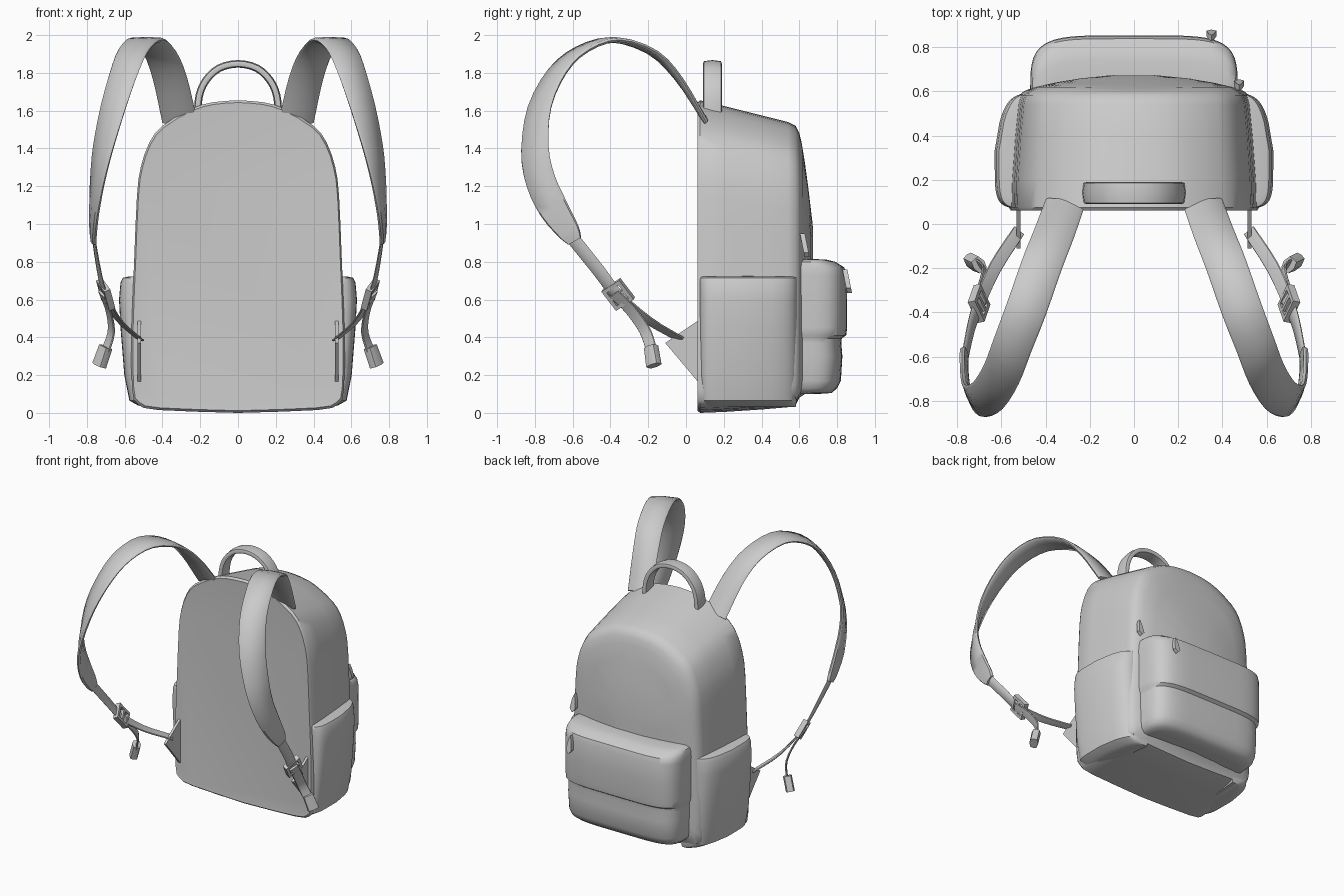
import bpy, bmesh, math
from mathutils import Vector, Matrix

if "Cube" in bpy.data.objects:
    bpy.data.objects.remove(bpy.data.objects["Cube"])

fabric = bpy.data.materials.new("grey_fabric")
fabric.use_nodes = True
grey = (0.6, 0.6, 0.6, 1)
fabric.diffuse_color = grey
fabric.node_tree.nodes["Principled BSDF"].inputs["Base Color"].default_value = grey


def finish(name, bm, angle=40):
    bmesh.ops.recalc_face_normals(bm, faces=bm.faces)
    mesh = bpy.data.meshes.new(name)
    bm.to_mesh(mesh)
    bm.free()
    mesh.materials.append(fabric)
    obj = bpy.data.objects.new(name, mesh)
    bpy.context.collection.objects.link(obj)
    bpy.ops.object.select_all(action='DESELECT')
    obj.select_set(True)
    bpy.context.view_layer.objects.active = obj
    bpy.ops.object.shade_smooth_by_angle(angle=math.radians(angle))
    return obj


def loft(name, rings, angle=40):
    """Skin a list of closed rings and cap both ends."""
    bm = bmesh.new()
    rows = [[bm.verts.new(p) for p in ring] for ring in rings]
    n = len(rows[0])
    for a, b in zip(rows, rows[1:]):
        for i in range(n):
            j = (i + 1) % n
            bm.faces.new((a[i], a[j], b[j], b[i]))
    bm.faces.new(rows[0])
    bm.faces.new(rows[-1])
    return finish(name, bm, angle)


def smooth_path(points, steps=3):
    """Catmull-Rom resampling of points of any dimension."""
    pts = [Vector(p) for p in points]
    pts = [2 * pts[0] - pts[1]] + pts + [2 * pts[-1] - pts[-2]]
    out = []
    for a, b, c, d in zip(pts, pts[1:], pts[2:], pts[3:]):
        for k in range(steps):
            t = k / steps
            out.append(0.5 * (2 * b + (c - a) * t + (2 * a - 5 * b + 4 * c - d) * t * t
                              + (3 * b - a - 3 * c + d) * t ** 3))
    return out + [pts[-2]]


def ribbon(name, points, thick, side=1, steps=3):
    """Band along rows of x, y, z, width angle, half width."""
    rows = smooth_path(points, steps)
    section = [(-1, 0), (-.9, .7), (0, 1), (.9, .7), (1, 0), (.9, -.7), (0, -1), (-.9, -.7)]
    rings = []
    for i, row in enumerate(rows):
        x, y, z, ang, hw = row
        tan = Vector((rows[min(i + 1, len(rows) - 1)] - rows[max(i - 1, 0)])[:3]).normalized()
        wide = Vector((math.cos(math.radians(ang)), math.sin(math.radians(ang)), 0))
        wide = (wide - tan * wide.dot(tan)).normalized()
        nor = tan.cross(wide)
        ring = [Vector((x, y, z)) + wide * u * hw + nor * v * thick / 2 for u, v in section]
        rings.append([(p.x * side, p.y, p.z) for p in ring])
    return loft(name, rings, 50)


def power(v, e):
    return math.copysign(abs(v) ** e, v)


# main bag: arched outline swept from the flat front panel to the bulging rear
half = smooth_path([(.0, 1.655), (.13, 1.645), (.25, 1.61), (.40, 1.52), (.47, 1.43), (.515, 1.30),
                    (.535, 1.15), (.55, .8), (.565, .4), (.56, .12), (.53, .045), (.42, .015),
                    (0, 0)], 2)
outline = [tuple(p) for p in half] + [(-p.x, p.y) for p in half[-2:0:-1]]


def bag_ring(y, sx, zb, zt, bulge=False):
    ring = []
    for x, z in outline:
        x, z = x * sx, zb + z * (zt - zb) / 1.655
        rise = min(1, max(0, (1.46 - z) / .5))
        puff = .07 * rise ** .8 * max(0, 1 - (x / .5) ** 2) if bulge else 0
        ring.append((x, y + puff, z))
    return ring


loft("bag_body", [
    bag_ring(.062, .96, .03, 1.62), bag_ring(.06, .985, .012, 1.643),
    bag_ring(.075, 1, 0, 1.655), bag_ring(.2, .995, .005, 1.625),
    bag_ring(.4, .97, .018, 1.575), bag_ring(.54, .945, .03, 1.54),
    bag_ring(.58, .925, .04, 1.52), bag_ring(.6, .88, .08, 1.48),
    bag_ring(.605, .82, .13, 1.43, True), bag_ring(.605, .65, .25, 1.33, True),
    bag_ring(.605, .45, .45, 1.2, True), bag_ring(.605, .2, .65, 1.0, True)])

# rear pocket with an overhanging zipped upper half
pocket_rows = [(.10, .38, .70), (.105, .42, .77), (.13, .445, .80), (.17, .455, .82),
               (.30, .46, .828), (.37, .46, .822), (.395, .46, .825), (.41, .468, .848),
               (.45, .47, .853), (.60, .47, .853), (.73, .47, .85), (.77, .468, .838),
               (.80, .46, .79), (.812, .44, .74), (.815, .40, .66)]
fan = [math.pi * i / 24 for i in range(25)]
loft("rear_pocket", [[(hw * power(math.cos(a), .4), .56 + (yb - .56) * max(0, math.sin(a)) ** .45, z)
                      for a in fan] for z, hw, yb in pocket_rows])

# carry handle
arch = [(.215, 1.58), (.205, 1.68), (.17, 1.76), (.10, 1.825), (0, 1.848)]
arch += [(-x, z) for x, z in arch[-2::-1]]
ribbon("carry_handle", [(x, .14, z, 90, .05) for x, z in arch], .04)

for side, label in ((1, "left"), (-1, "right")):
    # side pocket
    rings = []
    for z, reach in ((.03, .49), (.04, .53), (.065, .575), (.2, .602), (.45, .622), (.6, .63),
                     (.69, .622), (.715, .61), (.722, .58), (.725, .50)):
        trim = .02 * max(0, 1 - z / .1)
        ring = []
        for a in fan:
            y = .332 + (.262 - trim) * power(math.cos(a), .35)
            x = .43 + (reach - .43) * max(0, math.sin(a)) ** .35
            x -= .06 * max(0, (y - .33) / .26) ** 1.5
            ring.append((x * side, y, z))
        rings.append(ring)
    loft(label + "_side_pocket", rings)

    # padded shoulder strap, twisting from flat on top to edge-on below
    ribbon(label + "_shoulder_strap", [
        (.31, .10, 1.55, 0, .092), (.36, -.04, 1.77, 8, .092), (.415, -.18, 1.91, 14, .092),
        (.485, -.38, 1.975, 20, .092), (.55, -.55, 1.925, 26, .09), (.60, -.68, 1.81, 33, .09),
        (.66, -.775, 1.62, 42, .09), (.715, -.80, 1.40, 55, .088), (.745, -.77, 1.23, 68, .085),
        (.762, -.70, 1.08, 78, .08), (.768, -.62, .96, 82, .06), (.765, -.59, .91, 84, .04)],
        .032, side)

    # adjustable webbing and its loose tail
    ribbon(label + "_webbing", [
        (.768, -.62, .95, 84, .036), (.735, -.46, .75, 80, .036), (.70, -.36, .62, 75, .036),
        (.63, -.20, .49, 70, .033), (.52, -.03, .39, 70, .03)], .014, side)
    ribbon(label + "_strap_tail", [
        (.72, -.38, .63, 75, .034), (.685, -.29, .54, 72, .034), (.67, -.22, .44, 65, .034),
        (.69, -.19, .36, 55, .034), (.725, -.175, .29, 50, .034)], .014, side)
    ribbon(label + "_tail_tip", [(.70, -.185, .35, 50, .036), (.735, -.17, .25, 50, .04)],
           .06, side, 1)

    # rectangular buckle frame
    along = Vector((.035, -.10, .13)).normalized()
    wide = Vector((.2, 1, 0))
    wide = (wide - along * wide.dot(along)).normalized()
    nor = along.cross(wide)
    frame = Matrix((wide, along, nor)).transposed().to_4x4()
    frame.translation = (.705, -.36, .625)
    bm = bmesh.new()
    for u, v, w, h in ((-.05, 0, .02, .13), (.05, 0, .02, .13), (0, .055, .1, .02),
                       (0, -.055, .1, .02), (0, 0, .1, .02)):
        bmesh.ops.create_cube(bm, size=1, matrix=frame @ Matrix.Translation((u, v, .005))
                              @ Matrix.Diagonal((w, h, .035, 1)))
    for v in bm.verts:
        v.co.x *= side
    finish(label + "_buckle", bm)

    # triangular anchor tab
    tab = ((.08, .50), (-.11, .37), (.08, .145))
    loft(label + "_anchor_tab", [[(x * side, y, z) for y, z in tab] for x in (.513, .531)])

# hanging zip pulls
for name, x, y, z in (("bag_zip_pull", .475, .615, .95), ("pocket_zip_pull", .35, .84, .76)):
    shape = ((0, 0), (.012, -.03), (.022, -.10), (0, -.125), (-.022, -.10), (-.012, -.03))
    loft(name, [[(x + u, y + d - w * .2, z + w) for u, w in shape] for d in (-.012, .014)])
